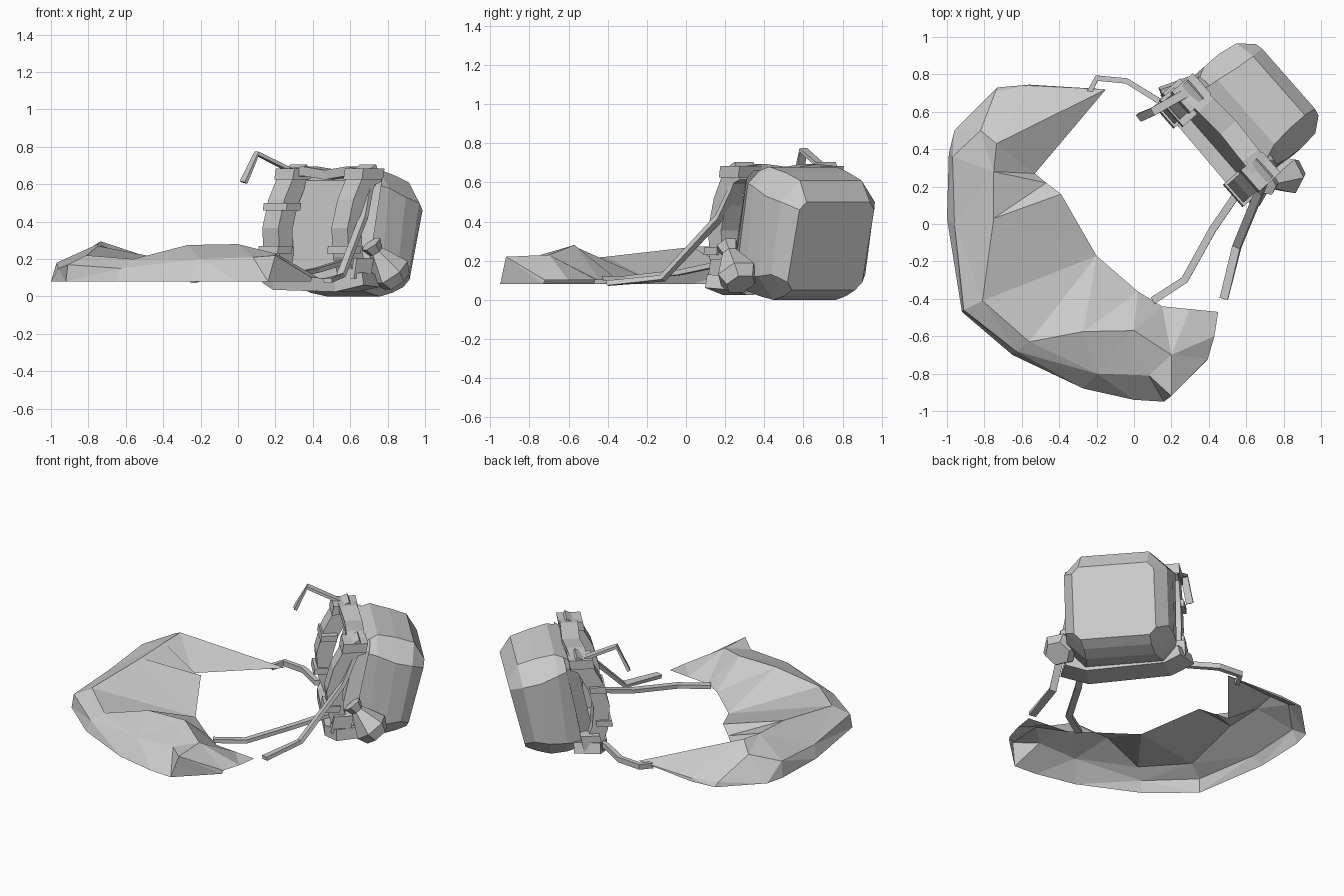
import bpy, bmesh
from mathutils import Vector

if "Cube" in bpy.data.objects:
    bpy.data.objects.remove(bpy.data.objects["Cube"])

# pack frame: a runs across the pack, b points out of its rear, z up
O, U, N, UP = Vector((.62, .55, 0)), Vector((.66, -.75, 0)), Vector((.75, .66, 0)), Vector((0, 0, 1))


def P(a, b, z):
    return O + U * a + N * b + UP * z


def loft(name, rings, closed=True, caps=True):
    """Skin a row of equal-sized rings into one mesh."""
    bm = bmesh.new()
    rows = [[bm.verts.new(p) for p in r] for r in rings]
    n = len(rows[0])
    for r, s in zip(rows, rows[1:]):
        for i in range(n if closed else n - 1):
            j = (i + 1) % n
            bm.faces.new((r[i], r[j], s[j], s[i]))
    if caps:
        bm.faces.new(rows[0])
        bm.faces.new(rows[-1])
    bmesh.ops.remove_doubles(bm, verts=bm.verts, dist=.0005)
    if not caps:
        bmesh.ops.triangulate(bm, faces=bm.faces[:])
    bmesh.ops.recalc_face_normals(bm, faces=bm.faces)
    me = bpy.data.meshes.new(name)
    bm.to_mesh(me)
    bm.free()
    ob = bpy.data.objects.new(name, me)
    bpy.context.collection.objects.link(ob)
    return ob


def ribbon(name, pts, width, thick, side):
    """Sweep a flat rectangle along a path; side is the width direction."""
    pts = [Vector(p) for p in pts]
    rings = []
    for i, p in enumerate(pts):
        t = (pts[min(i + 1, len(pts) - 1)] - pts[max(i - 1, 0)]).normalized()
        s = (side - t * side.dot(t)).normalized()
        n = t.cross(s) * thick / 2
        s = s * width / 2
        rings.append([p + s + n, p - s + n, p - s - n, p + s - n])
    return loft(name, rings)


def octagon(b, a0, a1, z0, z1, c, tilt):
    """Chamfered rectangle across the pack, leaning by tilt."""
    pts = [(a0 + c, z0), (a1 - c, z0), (a1, z0 + c), (a1, z1 - c),
           (a1 - c, z1), (a0 + c, z1), (a0, z1 - c), (a0, z0 + c)]
    return [P(a, b + (z - .3) * tilt, z) for a, z in pts]


def block(name, a, b, z, sa, sb, sz, tilt=.2):
    rings = [[P(a + i * sa / 2, b + j * sb / 2 + k * sz / 2 * tilt, z + k * sz / 2)
              for i, j in ((-1, -1), (1, -1), (1, 1), (-1, 1))] for k in (-1, 1)]
    return loft(name, rings)


# crescent cover, an open shell: outer hem, shoulder, ridge, low inner rim
tip, peak, nook = (-.15, .72, .1), (-.735, .43, .295), (-.53, .27, .135)
loft("crescent_cover", [
    [tip] * 4,
    [(-.56, .745, .08), (-.56, .74, .1), peak, nook],
    [(-.73, .73, .08), (-.74, .71, .11), peak, nook],
    [(-.96, .5, .08), (-.82, .5, .24), peak, nook],
    [(-.99, .38, .08), (-.97, .36, .18), (-.75, .28, .28), (-.47, .22, .165)],
    [(-1, .03, .08), (-.96, .0, .15), (-.75, .03, .27), (-.39, .16, .2)],
    [(-.92, -.47, .08), (-.91, -.46, .17), (-.81, -.41, .22), (-.2, -.17, .095)],
    [(-.65, -.7, .08), (-.63, -.68, .15), (-.56, -.63, .2), (-.2, -.17, .095)],
    [(-.27, -.88, .08), (-.2, -.8, .2), (-.27, -.575, .275), (.02, -.36, .11)],
    [(0, -.94, .08), (.08, -.81, .21), (0, -.57, .28), (.15, -.44, .1)],
    [(.16, -.95, .08), (.2, -.92, .22), (.2, -.7, .23), (.3, -.455, .1)],
    [(.39, -.73, .08), (.395, -.72, .1), (.43, -.6, .1), (.45, -.47, .1)],
], closed=False, caps=False)

# main bag, front to rear
loft("pack_bag", [
    octagon(-.13, -.34, .26, .06, .65, .05, .18),
    octagon(-.03, -.38, .28, .02, .68, .10, .12),
    octagon(.08, -.38, .29, .0, .65, .12, .15),
    octagon(.18, -.36, .28, .02, .61, .11, .2),
    octagon(.255, -.29, .22, .05, .50, .04, .25),
])

# recessed back panel with bottom belt and top yoke
loft("back_panel", [octagon(-.19, -.30, .22, .05, .62, .04, .22),
                    octagon(-.11, -.36, .28, .04, .66, .04, .2)])
ribbon("bottom_belt", [P(-.42, -.17, .10), P(-.3, -.22, .07), P(.2, -.23, .06), P(.34, -.18, .09)],
       .17, .07, N)
ribbon("top_yoke", [P(-.38, -.13, .655), P(-.22, -.12, .67), P(-.05, -.11, .65),
                    P(.14, -.12, .67), P(.3, -.13, .65)], .11, .05, N)

# shoulder pads with caps and buckles
for side, a in (("left", -.32), ("right", .24)):
    ribbon(side + "_shoulder_pad",
           [P(a, -.09, .66), P(a, -.155, .63), P(a, -.225, .50), P(a, -.265, .36),
            P(a, -.255, .22), P(a, -.21, .09)], .13, .10, U)
    block(side + "_pad_cap", a, -.14, .655, .15, .15, .06)
    block(side + "_lower_buckle", a, -.28, .25, .16, .10, .04)
block("left_upper_buckle", -.31, -.24, .48, .19, .10, .04)
block("right_belt_clip", .29, -.22, .15, .08, .12, .11)
block("left_belt_clip", -.38, -.2, .13, .08, .12, .10)

# loose straps
ribbon("upper_strap", [(.33, .73, .65), (.1, .6, .765), (.03, .57, .61)], .045, .02, U)
ribbon("left_lower_strap", [(.22, .66, .12), (.13, .66, .10), (-.04, .765, .1), (-.2, .78, .1),
                            (-.24, .7, .09)], .035, .03, UP)
ribbon("right_lower_strap", [(.62, .25, .2), (.55, .16, .18), (.42, -.03, .14), (.27, -.3, .11),
                             (.1, -.41, .11)], .04, .025, U)
ribbon("right_long_strap", [(.71, .27, .63), (.67, .17, .42), (.55, -.12, .11), (.48, -.4, .085)],
       .045, .025, U)

# small tied pouch on the right side
axis_start, axis_end = Vector((.71, .21, .28)), Vector((.85, .28, .08))
d = (axis_end - axis_start).normalized()
e = d.cross(UP).normalized()
f = d.cross(e)
hexagon = [(1, 0), (.5, .87), (-.5, .87), (-1, 0), (-.5, -.87), (.5, -.87)]
loft("side_pouch", [[axis_start.lerp(axis_end, t) + (e * x + f * y) * r for x, y in hexagon]
                    for t, r in ((0, .06), (.2, .04), (.35, .06), (.75, .11), (1, .08))])
